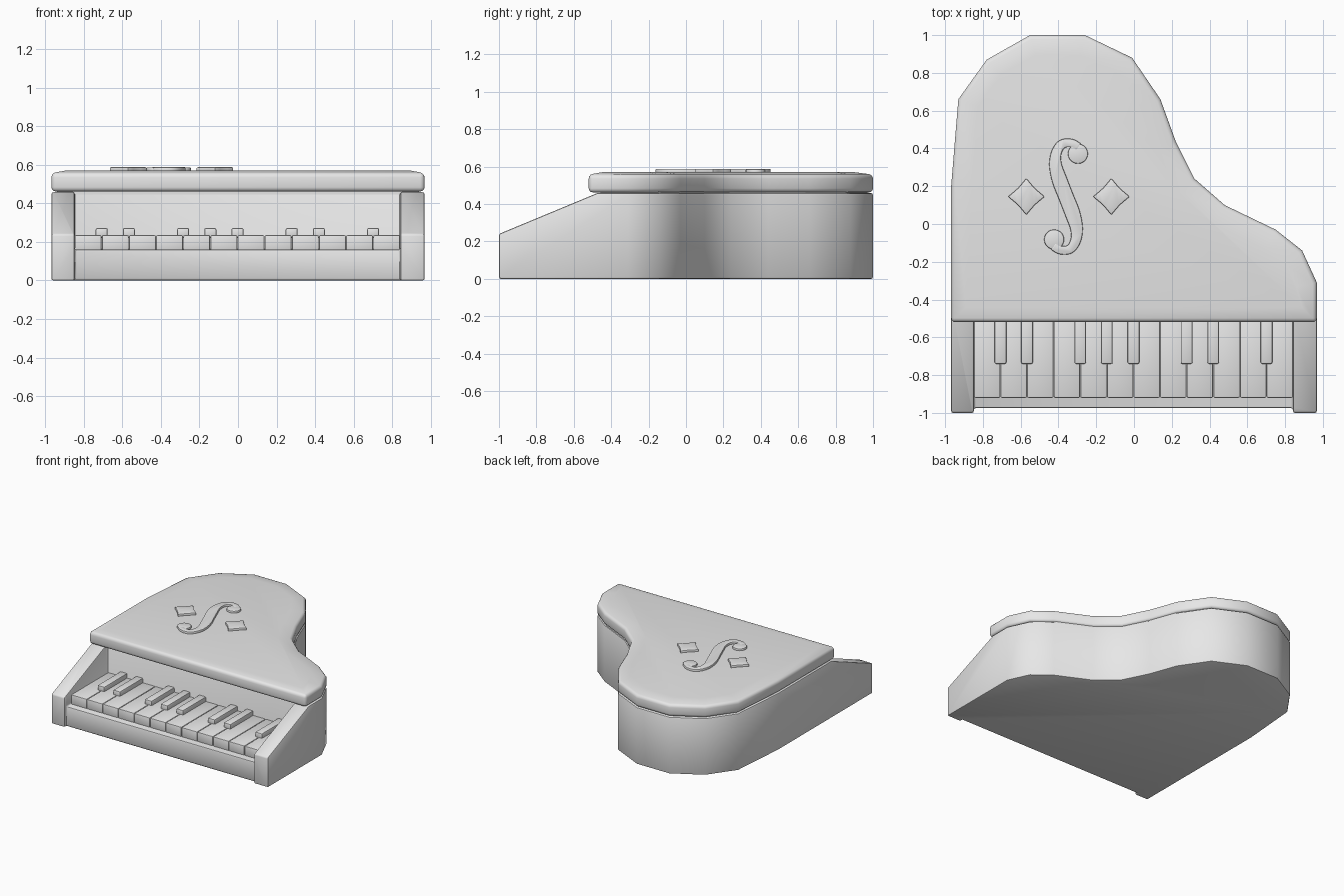
import bpy
import bmesh
import math
from mathutils import Vector

if "Cube" in bpy.data.objects:
    bpy.data.objects.remove(bpy.data.objects["Cube"], do_unlink=True)

grey = bpy.data.materials.new("plain_grey")
grey.use_nodes = True
grey.diffuse_color = (0.8, 0.8, 0.8, 1)
grey.node_tree.nodes["Principled BSDF"].inputs["Base Color"].default_value = (0.8, 0.8, 0.8, 1)


def finish(name, bm):
    bmesh.ops.recalc_face_normals(bm, faces=bm.faces)
    mesh = bpy.data.meshes.new(name)
    bm.to_mesh(mesh)
    bm.free()
    mesh.materials.append(grey)
    obj = bpy.data.objects.new(name, mesh)
    bpy.context.collection.objects.link(obj)
    return obj


def prism(name, points, offset):
    """Extrude a closed polygon of 3D points along an offset."""
    bm = bmesh.new()
    face = bm.faces.new([bm.verts.new(p) for p in points])
    new = bmesh.ops.extrude_face_region(bm, geom=[face])["geom"]
    bmesh.ops.translate(bm, vec=offset, verts=[v for v in new if isinstance(v, bmesh.types.BMVert)])
    return finish(name, bm)


def box(name, low, high):
    (x0, y0, z0), (x1, y1, z1) = low, high
    base = [(x0, y0, z0), (x1, y0, z0), (x1, y1, z0), (x0, y1, z0)]
    return prism(name, base, (0, 0, z1 - z0))


def activate(obj):
    bpy.ops.object.select_all(action="DESELECT")
    obj.select_set(True)
    bpy.context.view_layer.objects.active = obj


def soften(obj, width, segments=2, angle=42):
    activate(obj)
    mod = obj.modifiers.new("soft_edges", "BEVEL")
    mod.width, mod.segments = width, segments
    mod.limit_method, mod.angle_limit = "ANGLE", math.radians(angle)
    bpy.ops.object.modifier_apply(modifier=mod.name)
    bpy.ops.object.shade_smooth_by_angle(angle=math.radians(40))


def cut(obj, cutter):
    activate(obj)
    cutter.hide_render = True
    mod = obj.modifiers.new("cut", "BOOLEAN")
    mod.operation, mod.solver, mod.object = "DIFFERENCE", "EXACT", cutter
    bpy.ops.object.modifier_apply(modifier=mod.name)
    bpy.data.objects.remove(cutter, do_unlink=True)


# Curved wing outline shared by case and lid, from rear left to front right
WING = [(-.968, .2), (-.93, .66), (-.78, .87), (-.55, 1), (-.26, 1), (-.01, .88),
        (.14, .66), (.22, .44), (.32, .24), (.48, .1), (.75, -.03), (.89, -.14), (.968, -.31)]


def outline(front, z):
    return [(x, y, z) for x, y in [(-.968, front)] + WING + [(.968, front)]]


# Case with sloping cheeks, keyboard well and recessed front rail
WELL = (-.848, .842)
case = prism("case", outline(-1, 0), (0, 0, .458))
cut(case, prism("slope_cutter", [(-1.1, -1.2, .157), (-1.1, -.47, .46), (-1.1, -.47, .7),
                                 (-1.1, -1.2, .7)], (2.2, 0, 0)))
cut(case, box("well_cutter", (WELL[0], -1.2, .16), (WELL[1], -.45, .7)))
cut(case, box("rail_cutter", (WELL[0], -1.2, -.1), (WELL[1], -.975, .7)))
soften(case, .01)

# Lid with a gently raised centre
bm = bmesh.new()
face = bm.faces.new([bm.verts.new(p) for p in outline(-.52, .462)])
new = bmesh.ops.extrude_face_region(bm, geom=[face])["geom"]
bmesh.ops.translate(bm, vec=(0, 0, .095), verts=[v for v in new if isinstance(v, bmesh.types.BMVert)])
bmesh.ops.recalc_face_normals(bm, faces=bm.faces)
top = max(bm.faces, key=lambda f: f.calc_center_median().z)
bmesh.ops.inset_region(bm, faces=[top], thickness=.11, depth=.014)
lid = finish("lid", bm)
soften(lid, .022, 3)

# Thin inner strip closing the gap between case and lid
seam = prism("lid_seam", [(x * .97, y * .97, .445) for x, y, z in outline(-.47, 0)], (0, 0, .03))

# White keys
COUNT = 12
step = (WELL[1] - WELL[0]) / COUNT
for i in range(COUNT):
    x = WELL[0] + i * step
    key = box(f"white_key_{i + 1}", (x + .001, -.92, .15), (x + step - .001, -.44, .235))
    soften(key, .007)

# Raised keys, skipping the joins that have none
for i in (1, 2, 4, 5, 6, 8, 9, 11):
    x = WELL[0] + i * step
    key = box(f"black_key_{i}", (x - .031, -.74, .22), (x + .031, -.44, .272))
    soften(key, .008)

# Four-pointed star ornaments
ORN_Z, ORN_TOP, CENTRE_Y = .562, .588, .145
for side, cx in (("right", -.57), ("left", -.12)):
    pts = []
    for i in range(16):
        a = i * math.tau / 16
        r = (.097, .07, .063, .07)[i % 4]
        pts.append((cx + r * math.cos(a), CENTRE_Y + r * math.sin(a), ORN_Z))
    soften(prism(f"{side}_star", pts, (0, 0, ORN_TOP - ORN_Z)), .006, 2, 50)

# Scroll ornament: half a path with widths, turned about its centre
HALF = [(0, 0, .04), (-.035, .09, .04), (-.056, .17, .033), (-.05, .235, .027),
        (-.02, .278, .024), (.03, .283, .022), (.068, .262, .022)]
path = [(-x, -y, w) for x, y, w in reversed(HALF[1:])] + HALF


def spline(pts, n=5):
    """Smooth points through the path."""
    v = [Vector(p) for p in pts]
    v = [v[0] * 2 - v[1]] + v + [v[-1] * 2 - v[-2]]
    out = []
    for a, b, c, d in zip(v, v[1:], v[2:], v[3:]):
        for k in range(n):
            t = k / n
            out.append(b + (c - a) * t / 2 + (a * 2 - b * 5 + c * 4 - d) * t * t / 2
                       + (b * 3 - a - c * 3 + d) * t ** 3 / 2)
    return out + [v[-2]]


smooth = spline(path)
left_edge, right_edge = [], []
for i, p in enumerate(smooth):
    t = smooth[min(i + 1, len(smooth) - 1)] - smooth[max(i - 1, 0)]
    n = Vector((-t.y, t.x)).normalized() * p.z
    for edge, s in ((left_edge, 1), (right_edge, -1)):
        edge.append((p.x + s * n.x - .36, p.y + s * n.y + CENTRE_Y, ORN_Z))
soften(prism("scroll_ribbon", left_edge + right_edge[::-1], (0, 0, ORN_TOP - ORN_Z)), .006, 2, 60)

# Round ends of the scroll
for name, s in (("rear", 1), ("front", -1)):
    pts = [(-.36 + s * .063 + .053 * math.cos(a), CENTRE_Y + s * .227 + .053 * math.sin(a), ORN_Z)
           for a in (i * math.tau / 20 for i in range(20))]
    soften(prism(f"{name}_scroll_end", pts, (0, 0, ORN_TOP - ORN_Z - .001)), .006, 2, 60)
